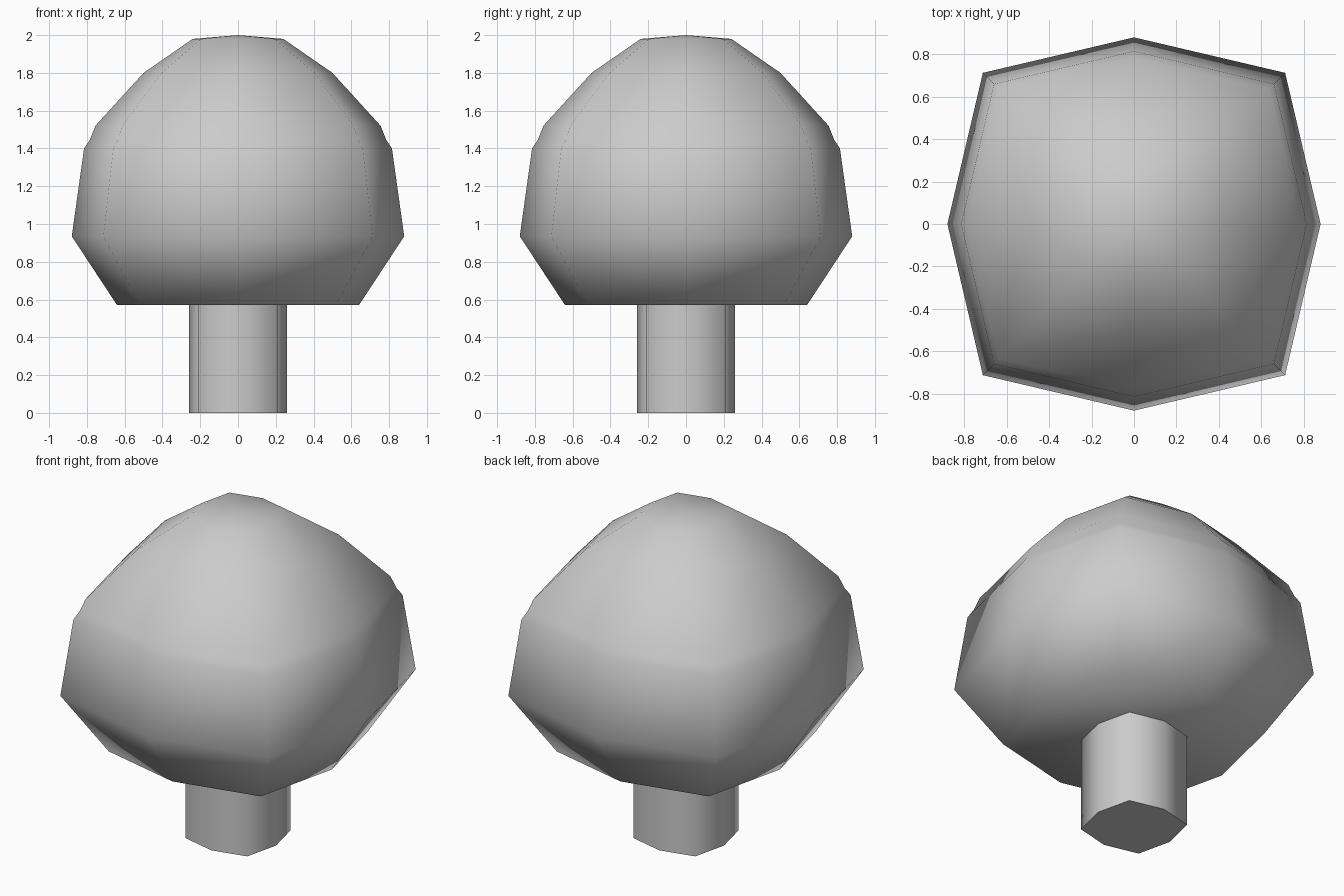
import bpy
import bmesh
import math

default = bpy.data.objects.get("Cube")
if default:
    bpy.data.objects.remove(default, do_unlink=True)

# Single flat colour
grey = bpy.data.materials.new("plain grey")
grey.use_nodes = True
grey.diffuse_color = (0.6, 0.6, 0.6, 1)
grey.node_tree.nodes["Principled BSDF"].inputs["Base Color"].default_value = (0.6, 0.6, 0.6, 1)

CORNER = 0.81  # corner x and y as a share of the mid-side reach


def ring(bm, reach, z):
    """Eight-point rounded square."""
    points = []
    for i in range(8):
        r = reach if i % 2 == 0 else reach * CORNER * math.sqrt(2)
        a = i * math.pi / 4
        points.append(bm.verts.new((r * math.cos(a), r * math.sin(a), z)))
    return points


def loft(name, profile, apex=None, smooth_angle=math.pi):
    """Stack rings into a closed body, ending in a point if apex is given."""
    bm = bmesh.new()
    rings = [ring(bm, reach, z) for reach, z in profile]
    for low, high in zip(rings, rings[1:]):
        for i in range(8):
            j = (i + 1) % 8
            bm.faces.new((low[i], low[j], high[j], high[i]))
    bm.faces.new(rings[0][::-1])
    if apex is None:
        bm.faces.new(rings[-1])
    else:
        tip = bm.verts.new((0, 0, apex))
        for i in range(8):
            bm.faces.new((rings[-1][i], rings[-1][(i + 1) % 8], tip))
    bmesh.ops.recalc_face_normals(bm, faces=bm.faces)
    mesh = bpy.data.meshes.new(name)
    bm.to_mesh(mesh)
    bm.free()
    mesh.materials.append(grey)
    obj = bpy.data.objects.new(name, mesh)
    bpy.context.collection.objects.link(obj)
    bpy.ops.object.select_all(action="DESELECT")
    obj.select_set(True)
    bpy.context.view_layer.objects.active = obj
    bpy.ops.object.shade_smooth_by_angle(angle=smooth_angle)
    return obj


# Trunk: sharp at its ends, smooth around
loft("trunk", [(0.26, 0), (0.26, 0.6)], smooth_angle=math.radians(70))

# Crown: smooth all over, with a slight step above the middle
loft("crown", [(0.64, 0.57), (0.88, 0.935), (0.815, 1.4), (0.785, 1.445),
               (0.755, 1.52), (0.5, 1.8), (0.24, 1.98)], apex=2.0)
